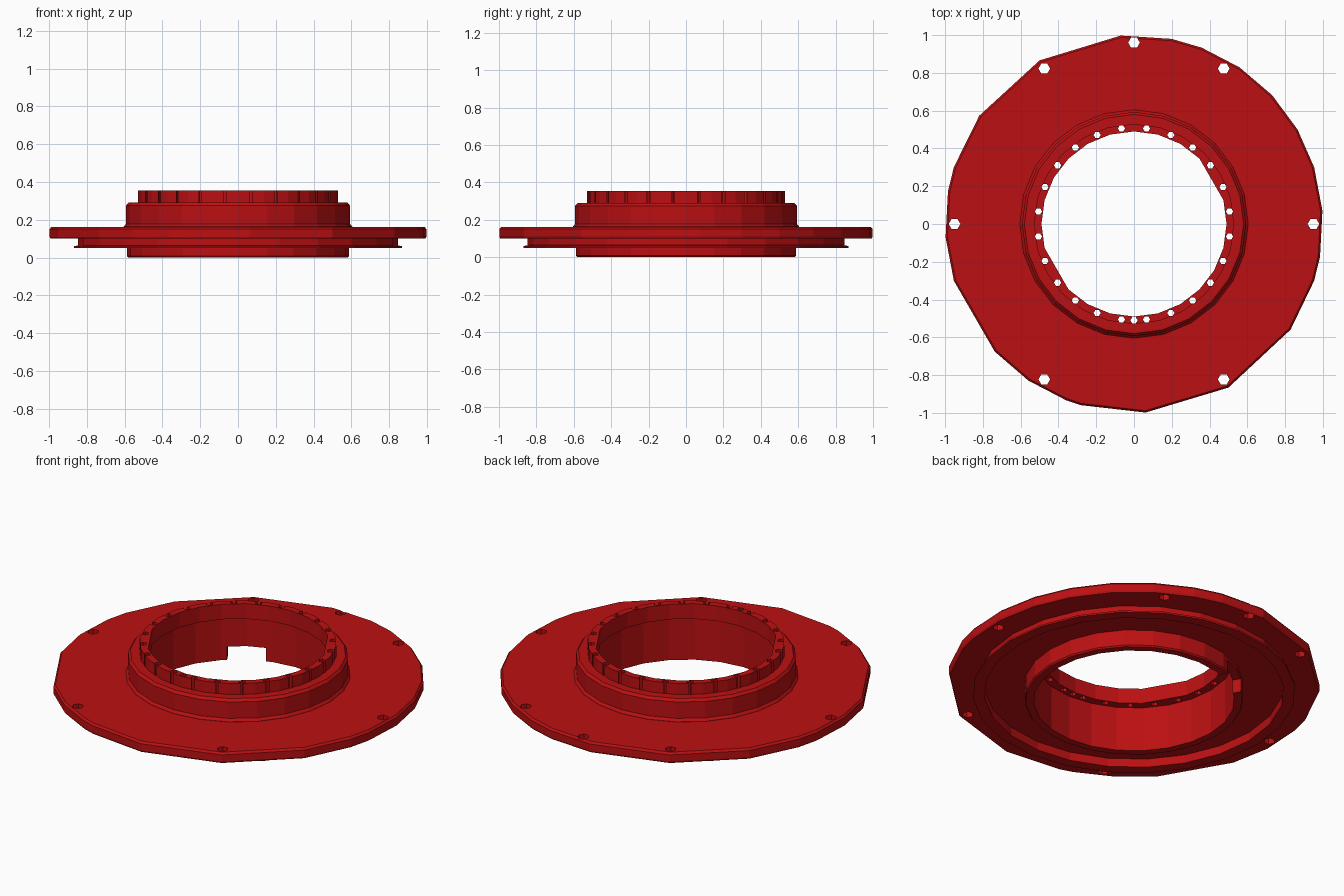
import bpy, bmesh
from math import radians, sin, cos, pi
from mathutils import Matrix, Vector

if "Cube" in bpy.data.objects:
    bpy.data.objects.remove(bpy.data.objects["Cube"])

red = bpy.data.materials.new("red")
red.diffuse_color = (0.5, 0.005, 0.006, 1)
red.use_nodes = True
red.node_tree.nodes["Principled BSDF"].inputs["Base Color"].default_value = red.diffuse_color


def finish(name, bm, material=red):
    bmesh.ops.recalc_face_normals(bm, faces=bm.faces)
    me = bpy.data.meshes.new(name)
    bm.to_mesh(me)
    bm.free()
    ob = bpy.data.objects.new(name, me)
    bpy.context.collection.objects.link(ob)
    if material:
        me.materials.append(material)
    return ob


def revolve(name, profile, angles, radius=lambda r, a: r):
    """Closed (r, z) profile swept through the given angles in degrees."""
    bm = bmesh.new()
    loops = [[bm.verts.new((radius(r, a) * cos(radians(a)), radius(r, a) * sin(radians(a)), z))
              for r, z in profile] for a in angles]
    n = len(profile)
    for i, cur in enumerate(loops):
        nxt = loops[(i + 1) % len(loops)]
        for j in range(n):
            k = (j + 1) % n
            bm.faces.new((cur[j], nxt[j], nxt[k], cur[k]))
    return finish(name, bm)


def hole_cutter(name, spots, size, z0, z1):
    """Hexagonal pins at (radius, angle) spots."""
    bm = bmesh.new()
    for r, a in spots:
        m = (Matrix.Translation((r * cos(radians(a)), r * sin(radians(a)), (z0 + z1) / 2))
             @ Matrix.Rotation(pi / 6, 4, 'Z'))
        bmesh.ops.create_cone(bm, cap_ends=True, segments=6, radius1=size, radius2=size,
                              depth=z1 - z0, matrix=m)
    return finish(name, bm, None)


def cut(ob, cutter):
    cutter.hide_render = True
    mod = ob.modifiers.new("cut", 'BOOLEAN')
    mod.operation, mod.solver, mod.object = 'DIFFERENCE', 'EXACT', cutter
    bpy.context.view_layer.objects.active = ob
    bpy.ops.object.modifier_apply(modifier=mod.name)
    bpy.data.objects.remove(cutter)


# Wide flange plate with an uneven low-poly rim
rim_angles = [4, 17.5, 30, 43, 56, 69, 78.5, 94, 120, 145, 162.5, 170, 184, 197.5,
              222.5, 236, 249, 253.5, 273.5, 300, 326, 342.5, 350]
flange = revolve("flange", [(0.575, 0.10), (0.995, 0.10), (1.0, 0.11), (1.0, 0.15),
                            (0.99, 0.162), (0.575, 0.162)], rim_angles)
cut(flange, hole_cutter("flange_holes", [(0.95, 60 * i) for i in range(6)] + [(0.96, 90)],
                        0.031, 0.05, 0.2))

# Stepped collar: wide lower wall, chamfered shoulder and narrower drilled rim
steps = [15 * i for i in range(24)]


def bore_flats(r, a):
    # Two longer flats on opposite sides of the bore
    return r * cos(radians(15)) if r < 0.495 and a in (30, 210) else r


collar = revolve("collar", [(0.54, 0.0), (0.582, 0.0), (0.588, 0.008), (0.588, 0.10),
                            (0.605, 0.155), (0.605, 0.163), (0.593, 0.178), (0.593, 0.275),
                            (0.58, 0.29), (0.53, 0.29), (0.53, 0.355), (0.49, 0.355),
                            (0.49, 0.265), (0.54, 0.265)], steps, bore_flats)
cut(collar, hole_cutter("rim_holes", [(0.51, 7.5 + 15 * i) for i in range(24)] + [(0.51, 270)],
                        0.019, 0.2, 0.4))

# Notch through the foot of the collar
bm = bmesh.new()
bmesh.ops.create_cube(bm, size=1, matrix=Matrix.Rotation(radians(120), 4, 'Z')
                      @ Matrix.Translation((0.57, 0, 0.03))
                      @ Matrix.Diagonal((0.2, 0.21, 0.1, 1)))
cut(collar, finish("notch", bm, None))

# Ring under the flange with a thin outward lip
revolve("lower_ring", [(0.805, 0.05), (0.868, 0.05), (0.868, 0.06), (0.848, 0.064),
                       (0.848, 0.105), (0.805, 0.105)], steps)
